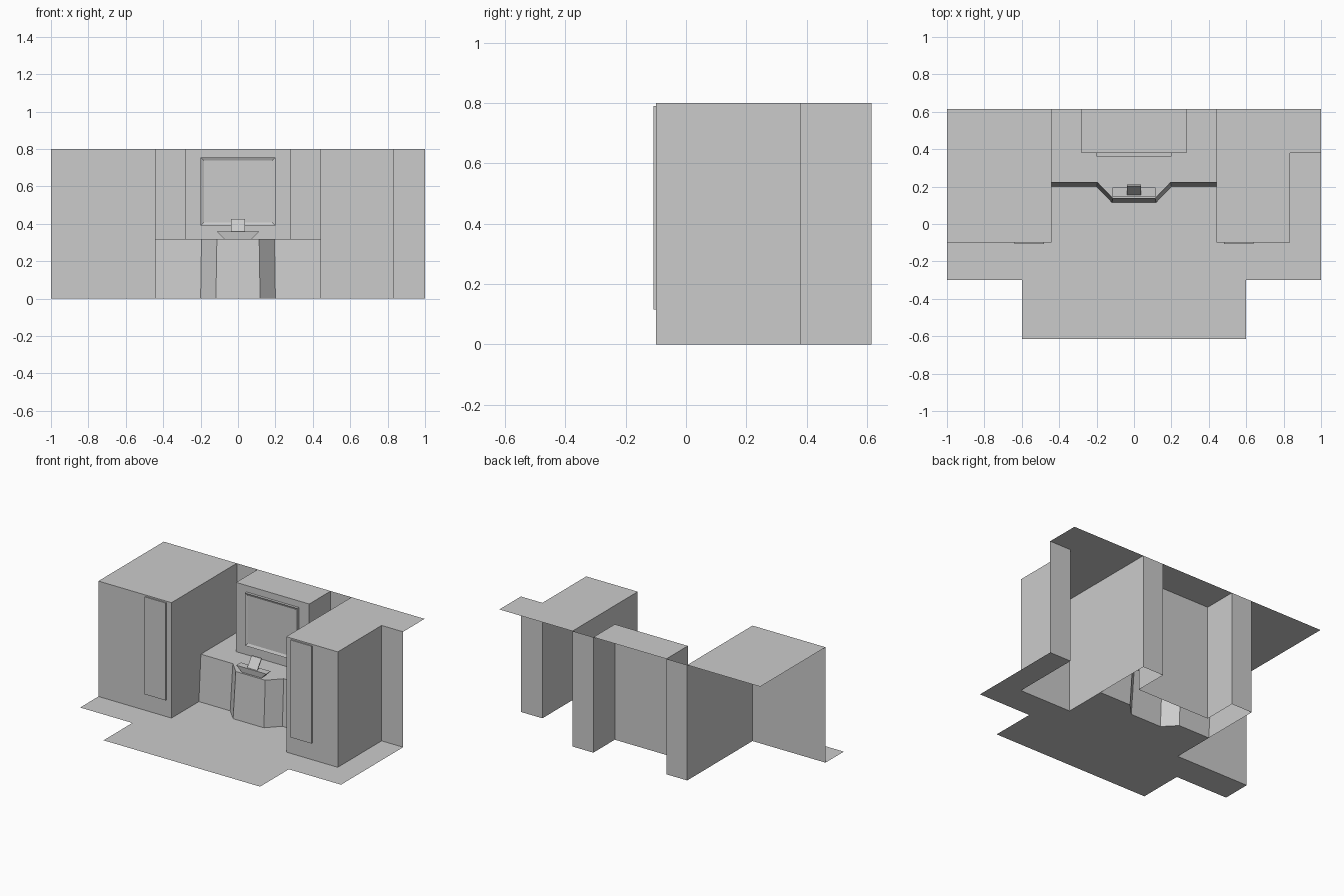
import bpy, bmesh

cube = bpy.data.objects.get("Cube")
if cube:
    bpy.data.objects.remove(cube, do_unlink=True)

grey = bpy.data.materials.new("plain_grey")
grey.use_nodes = True
colour = (0.6, 0.6, 0.6, 1)
grey.diffuse_color = colour
grey.node_tree.nodes["Principled BSDF"].inputs["Base Color"].default_value = colour


def finish(name, bm):
    mesh = bpy.data.meshes.new(name)
    bm.to_mesh(mesh)
    bm.free()
    mesh.materials.append(grey)
    obj = bpy.data.objects.new(name, mesh)
    bpy.context.collection.objects.link(obj)
    return obj


def loft(name, low, z0, high, z1, closed=False):
    """Join two matching outlines; closed ones get end caps."""
    bm = bmesh.new()
    a = [bm.verts.new((x, y, z0)) for x, y in low]
    b = [bm.verts.new((x, y, z1)) for x, y in high]
    n = len(a)
    for i in range(n if closed else n - 1):
        j = (i + 1) % n
        bm.faces.new((a[i], a[j], b[j], b[i]))
    if closed:
        bm.faces.new(a[::-1])
        bm.faces.new(b)
    return finish(name, bm)


def wall(name, path):
    return loft(name, path, 0, path, HEIGHT)


def sheet(name, outline, z):
    """Flat upward-facing sheet."""
    bm = bmesh.new()
    face = bm.faces.new([bm.verts.new((x, y, z)) for x, y in outline])
    face.normal_update()
    if face.normal.z < 0:
        face.normal_flip()
    return finish(name, bm)


def rect(x0, x1, y0, y1):
    return [(x0, y0), (x1, y0), (x1, y1), (x0, y1)]


def mirrored(half):
    return half + [(-x, y) for x, y in reversed(half)]


HEIGHT, DESK = 0.8, 0.32
BACK, FRONT, STEP = 0.615, -0.1, 0.38   # main depths
IN, BOX, SIDE = 0.44, 0.28, 0.835       # main half-widths

# Cabinet and alcove walls, open behind
wall("left_cabinet_walls", [(-1, FRONT), (-IN, FRONT), (-IN, BACK)])
wall("right_cabinet_walls",
     [(IN, BACK), (IN, FRONT), (SIDE, FRONT), (SIDE, STEP), (1, STEP)])
alcove = mirrored([(-IN, BACK), (-BOX, BACK), (-BOX, STEP)])
wall("alcove_back_wall", alcove)

# Tops of the cabinets and of the monitor housing
sheet("left_cabinet_top", rect(-1, -IN, FRONT, BACK), HEIGHT)
sheet("right_cabinet_top", [(IN, FRONT), (SIDE, FRONT), (SIDE, STEP),
                            (1, STEP), (1, BACK), (IN, BACK)], HEIGHT)
sheet("housing_top", rect(-BOX, BOX, STEP, BACK), HEIGHT)

# Desk with a projecting centre and a front flared towards the floor
desk_low = mirrored([(-IN, 0.2), (-0.2, 0.2), (-0.118, 0.115)])
desk_high = mirrored([(-IN, 0.222), (-0.195, 0.222), (-0.113, 0.137)])
loft("desk_front", desk_low, 0, desk_high, DESK)
sheet("desk_top", desk_high + alcove[::-1], DESK)

# Floor around the furniture
sheet("floor", [(-1, -0.3), (-0.6, -0.3), (-0.6, -BACK), (0.6, -BACK),
                (0.6, -0.3), (1, -0.3), (1, STEP), (SIDE, STEP),
                (SIDE, FRONT), (IN, FRONT)] + desk_low[::-1]
      + [(-IN, FRONT), (-1, FRONT)], 0)

# Raised door panels
for name, x in (("left_door_panel", -0.56), ("right_door_panel", 0.56)):
    outline = rect(x - 0.08, x + 0.08, FRONT - 0.008, FRONT)
    loft(name, outline, 0.115, outline, 0.79, True)

# Monitor with a recessed screen
outline = rect(-0.2, 0.2, 0.362, STEP)
monitor = loft("monitor", outline, 0.39, outline, 0.755, True)
bm = bmesh.new()
bm.from_mesh(monitor.data)
bm.normal_update()
screen = min(bm.faces, key=lambda f: f.normal.y)
bmesh.ops.inset_region(bm, faces=[screen], thickness=0.024)
bmesh.ops.translate(bm, verts=screen.verts, vec=(0, 0.008, 0))
bm.to_mesh(monitor.data)
bm.free()

# Small desk console: tapered tray and leaning display
loft("console_tray", rect(-0.075, 0.075, 0.15, 0.19), DESK,
     rect(-0.115, 0.115, 0.145, 0.195), 0.36, True)
loft("console_display", rect(-0.038, 0.038, 0.155, 0.163), 0.36,
     rect(-0.038, 0.038, 0.202, 0.21), 0.425, True)
